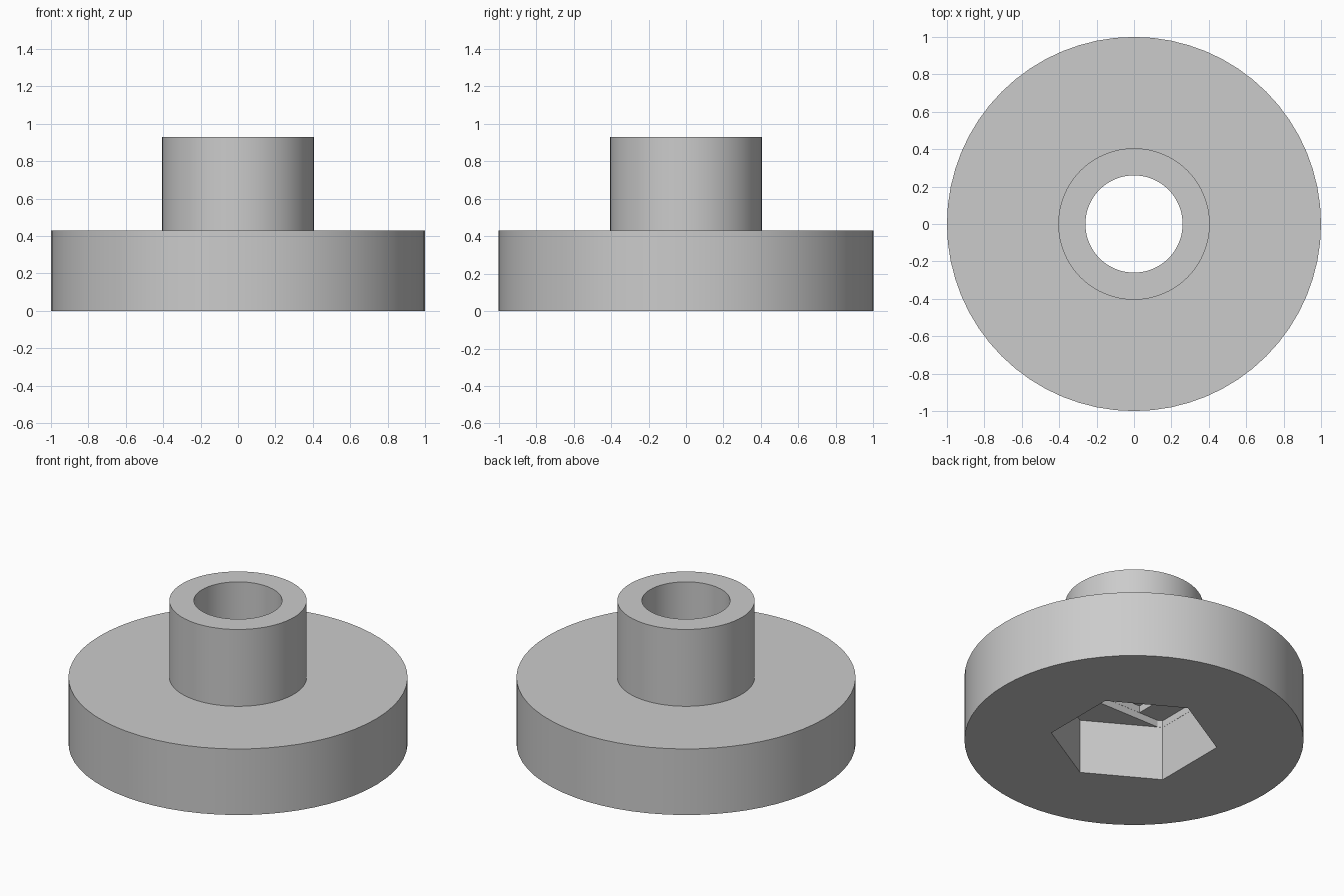
import bpy
import bmesh
from math import pi, cos, sin, radians

old = bpy.data.objects.get("Cube")
if old:
    bpy.data.objects.remove(old, do_unlink=True)

SEGMENTS = 64
FLANGE_R, FLANGE_H = 1.0, 0.43
BOSS_R, TOTAL_H = 0.405, 0.93
BORE_R = 0.26
NUT_R, NUT_DEPTH = 0.495, 0.355
STEP = 0.045

grey = bpy.data.materials.new("plain grey")
grey.use_nodes = True
colour = (0.6, 0.6, 0.6, 1)
grey.diffuse_color = colour
grey.node_tree.nodes["Principled BSDF"].inputs["Base Color"].default_value = colour


def add_object(name, bm):
    bmesh.ops.recalc_face_normals(bm, faces=bm.faces)
    mesh = bpy.data.meshes.new(name)
    bm.to_mesh(mesh)
    bm.free()
    mesh.materials.append(grey)
    obj = bpy.data.objects.new(name, mesh)
    bpy.context.collection.objects.link(obj)
    return obj


def ring(radius, count, start=0.0):
    return [(radius * cos(start + 2 * pi * i / count),
             radius * sin(start + 2 * pi * i / count)) for i in range(count)]


def rectangle(hx, hy):
    return [(hx, hy), (-hx, hy), (-hx, -hy), (hx, -hy)]


def prism(name, outline, z0, z1):
    bm = bmesh.new()
    low = [bm.verts.new((x, y, z0)) for x, y in outline]
    high = [bm.verts.new((x, y, z1)) for x, y in outline]
    bm.faces.new(low)
    bm.faces.new(high)
    for i in range(len(outline)):
        j = (i + 1) % len(outline)
        bm.faces.new((low[i], low[j], high[j], high[i]))
    return add_object(name, bm)


# Flange and boss turned from one profile
bm = bmesh.new()
profile = [(FLANGE_R, 0), (FLANGE_R, FLANGE_H), (BOSS_R, FLANGE_H), (BOSS_R, TOTAL_H)]
rings = [[bm.verts.new((x, y, z)) for x, y in ring(r, SEGMENTS)] for r, z in profile]
bm.faces.new(rings[0])
bm.faces.new(rings[-1])
for a, b in zip(rings, rings[1:]):
    for i in range(SEGMENTS):
        j = (i + 1) % SEGMENTS
        bm.faces.new((a[i], a[j], b[j], b[i]))
body = add_object("flanged_bushing", bm)

# Nut pocket, two stepped recesses above it, then the round bore
slot_x = NUT_R * cos(radians(30)) - 0.001
slot_y = BORE_R + 0.002
bevel_x = (NUT_R - slot_y) / cos(radians(30)) * 1.5 - 0.001
bevel_y = NUT_R / 2 - 0.001
slot = [(bevel_x, slot_y), (-bevel_x, slot_y), (-slot_x, bevel_y), (-slot_x, -bevel_y),
        (-bevel_x, -slot_y), (bevel_x, -slot_y), (slot_x, -bevel_y), (slot_x, bevel_y)]
square = rectangle(BORE_R + 0.001, BORE_R + 0.001)
cutters = [
    prism("nut_pocket_cutter", ring(NUT_R, 6, radians(30)), -0.2, NUT_DEPTH),
    prism("slot_cutter", slot, 0.3, NUT_DEPTH + STEP),
    prism("square_cutter", square, 0.35, NUT_DEPTH + 2 * STEP),
    prism("bore_cutter", ring(BORE_R, SEGMENTS), 0.37, TOTAL_H + 0.2),
]

bpy.ops.object.select_all(action="DESELECT")
bpy.context.view_layer.objects.active = body
body.select_set(True)
for cutter in cutters:
    cutter.hide_render = True
    cut = body.modifiers.new(cutter.name, "BOOLEAN")
    cut.operation = "DIFFERENCE"
    cut.solver = "EXACT"
    cut.object = cutter
    bpy.ops.object.modifier_apply(modifier=cut.name)
    bpy.data.objects.remove(cutter, do_unlink=True)

# Smooth round walls, crisp edges elsewhere
bpy.ops.object.shade_smooth_by_angle(angle=radians(30))
